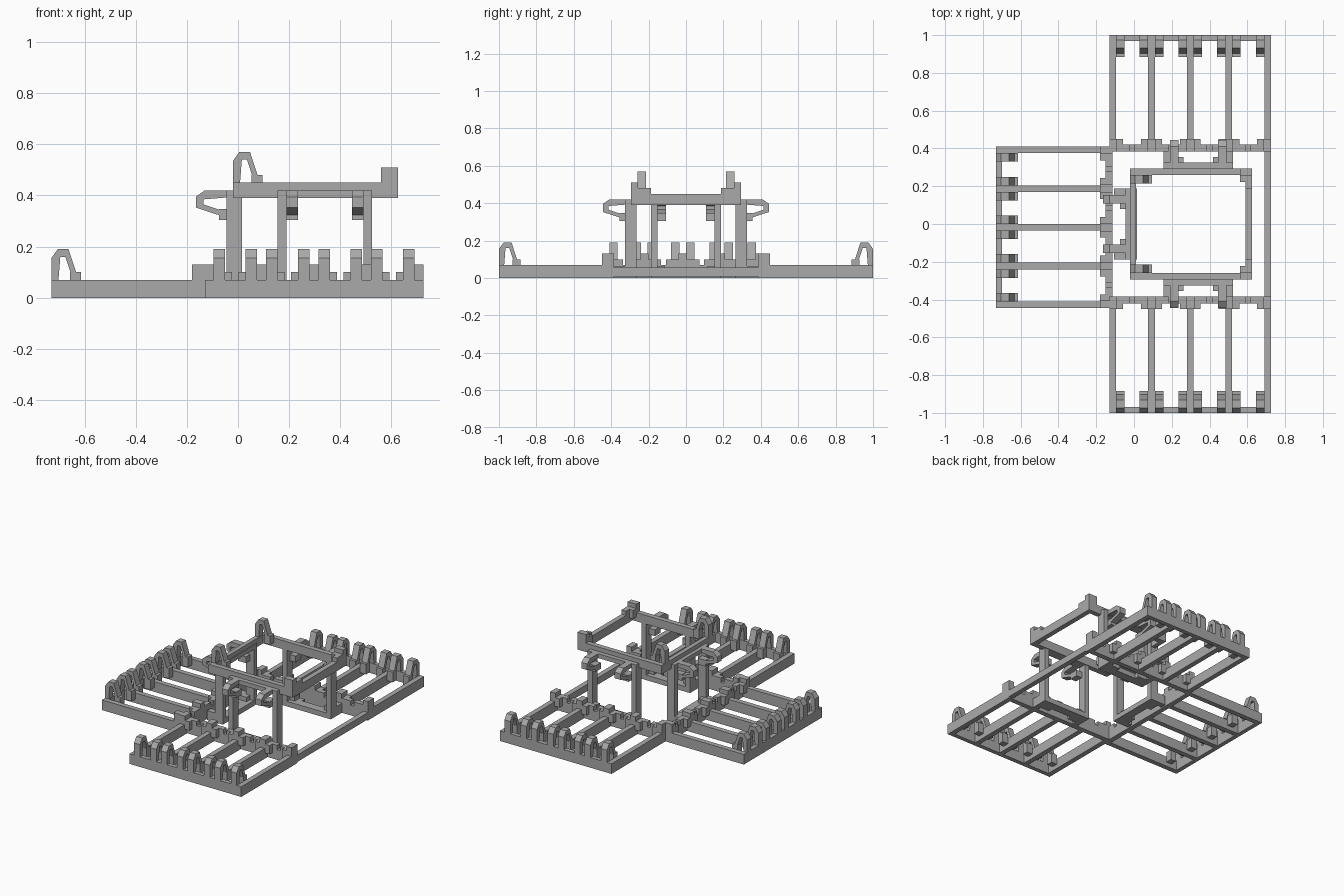
import bpy, bmesh
from mathutils import Vector

if "Cube" in bpy.data.objects:
    bpy.data.objects.remove(bpy.data.objects["Cube"])

grey = bpy.data.materials.new("mid grey plastic")
grey.use_nodes = True
grey.diffuse_color = (0.4, 0.4, 0.4, 1)
grey.node_tree.nodes["Principled BSDF"].inputs["Base Color"].default_value = grey.diffuse_color

X, Y, Z = Vector((1, 0, 0)), Vector((0, 1, 0)), Vector((0, 0, 1))
BAR = 0.035          # bar width
HOOK_W = 0.045       # hook width
# Arch-shaped hook, as (distance from panel end, height above panel)
HOOK = [(0, 0), (0, 0.085), (0.025, 0.12), (0.067, 0.12), (0.1, 0.02),
        (0.078, 0.02), (0.055, 0.09), (0.035, 0.09), (0.028, 0)]


def finish(name, bm):
    bmesh.ops.recalc_face_normals(bm, faces=bm.faces[:])
    mesh = bpy.data.meshes.new(name)
    bm.to_mesh(mesh)
    bm.free()
    mesh.materials.append(grey)
    bpy.context.collection.objects.link(bpy.data.objects.new(name, mesh))


def prism(bm, place, profile, a0, a1):
    """Extrude a (u, v) profile across the panel from a0 to a1."""
    face = bm.faces.new([bm.verts.new(place(a0, u, v)) for u, v in profile])
    ext = bmesh.ops.extrude_face_region(bm, geom=[face], use_keep_orig=True)
    moved = [g for g in ext["geom"] if isinstance(g, bmesh.types.BMVert)]
    bmesh.ops.translate(bm, verts=moved, vec=place(a1, 0, 0) - place(a0, 0, 0))


def box(bm, place, a0, a1, u0, u1, v0, v1):
    prism(bm, place, [(u0, v0), (u1, v0), (u1, v1), (u0, v1)], a0, a1)


def panel(name, origin, across, along, up, slats, length, thick):
    """Slatted frame with hooks at its start and sockets at its far end."""
    bm = bmesh.new()
    start = Vector(origin)

    def place(a, u, v):
        return start + across * a + along * u + up * v

    low, high = slats[0] - BAR / 2, slats[-1] + BAR / 2

    # Slats and end rails
    for s in slats:
        box(bm, place, s - BAR / 2, s + BAR / 2, 0, length, 0, thick)
    box(bm, place, low, high, 0, 0.03, 0, thick)
    box(bm, place, low, high, length - BAR, length, 0, thick)

    for s in slats:
        # Hooks with a foot block on each inner side of the slat
        for side in (-1, 1):
            c = s + side * (BAR + HOOK_W) / 2
            if low < c < high:
                a0, a1 = c - HOOK_W / 2, c + HOOK_W / 2
                prism(bm, place, [(u, v + thick) for u, v in HOOK], a0, a1)
                box(bm, place, a0, a1, 0.072, 0.115, 0.03, thick + 0.03)
        # Stepped socket: tall centre, low pocket and wings
        for half, depth, rise in ((0.022, 0.065, 0.06), (0.055, 0.065, 0.03), (0.09, BAR, 0.03)):
            box(bm, place, max(s - half, low), min(s + half, high),
                length - depth, length, thick - 0.03, thick + rise)
    finish(name, bm)


# Three ground trays
tray_x = [-0.1125 + 0.205 * i for i in range(5)]
tray_y = [x - 0.315 for x in tray_x]
panel("front_tray", (0, -1, 0), X, Y, Z, tray_x, 0.615, 0.07)
panel("back_tray", (0, 1, 0), X, -Y, Z, tray_x, 0.615, 0.07)
panel("right_tray", (-0.73, 0, 0), Y, X, Z, tray_y, 0.615, 0.07)

# Three upright portals
portal_x = [0.1725, 0.5075]
portal_y = [-0.17, 0.17]
panel("front_portal", (0, -0.265, 0.42), X, -Z, -Y, portal_x, 0.42, 0.06)
panel("back_portal", (0, 0.265, 0.42), X, -Z, Y, portal_x, 0.42, 0.06)
panel("right_portal", (0.015, 0, 0.42), Y, -Z, -X, portal_y, 0.42, 0.06)

# Raised top frame
panel("top_frame", (-0.02, 0, 0.39), Y, X, Z, [-0.2775, 0.2775], 0.645, 0.06)

# Low rail joining the front and back trays
bm = bmesh.new()
box(bm, lambda a, u, v: Vector((a, u, v)), 0.69, 0.725, -0.39, 0.39, 0.008, 0.055)
finish("left_connecting_rail", bm)
